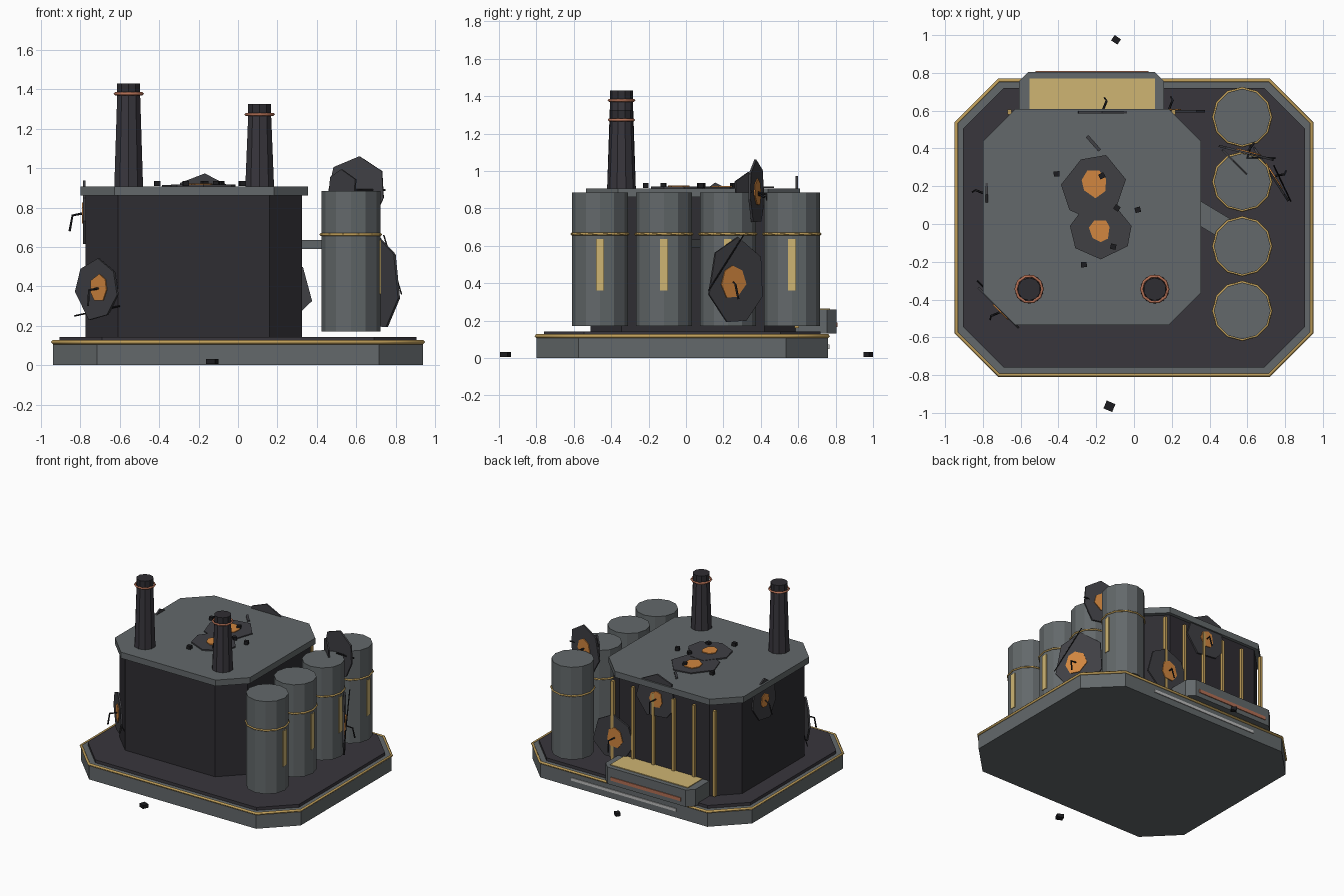
import bpy, bmesh, math, random
from mathutils import Vector, Matrix

cube = bpy.data.objects.get("Cube")
if cube:
    bpy.data.objects.remove(cube, do_unlink=True)
random.seed(4)


def material(name, *rgb):
    m = bpy.data.materials.new(name)
    m.use_nodes = True
    m.diffuse_color = (*rgb, 1)
    m.node_tree.nodes["Principled BSDF"].inputs["Base Color"].default_value = (*rgb, 1)
    return m


steel = material("steel grey", .125, .14, .145)
floor_dark = material("floor charcoal", .04, .037, .046)
wall_dark = material("wall charcoal", .028, .026, .032)
scorch = material("scorched plate", .05, .05, .057)
black = material("black cable", .012, .012, .014)
gold = material("gold trim", .52, .34, .1)
pale = material("pale gold panel", .62, .46, .17)
orange = material("glowing orange", .64, .24, .05)
copper = material("copper", .45, .16, .09)
white = material("light strip", .5, .5, .5)


def finish(name, bm, mat, matrix=Matrix()):
    bmesh.ops.recalc_face_normals(bm, faces=bm.faces)
    mesh = bpy.data.meshes.new(name)
    bm.to_mesh(mesh)
    bm.free()
    mesh.materials.append(mat)
    ob = bpy.data.objects.new(name, mesh)
    ob.matrix_world = matrix
    bpy.context.collection.objects.link(ob)
    return ob


def prism(name, outline, z0, z1, mat, matrix=Matrix()):
    bm = bmesh.new()
    face = bm.faces.new([bm.verts.new((x, y, z0)) for x, y in outline])
    out = bmesh.ops.extrude_face_region(bm, geom=[face])
    top = [v for v in out["geom"] if isinstance(v, bmesh.types.BMVert)]
    bmesh.ops.translate(bm, verts=top, vec=(0, 0, z1 - z0))
    return finish(name, bm, mat, matrix)


def octagon(x0, x1, y0, y1, c):
    return [(x0 + c, y0), (x1 - c, y0), (x1, y0 + c), (x1, y1 - c),
            (x1 - c, y1), (x0 + c, y1), (x0, y1 - c), (x0, y0 + c)]


def box(name, center, size, mat, angle=0):
    bm = bmesh.new()
    bmesh.ops.create_cube(bm, size=1, matrix=Matrix.Diagonal((*size, 1)))
    return finish(name, bm, mat, Matrix.Translation(center) @ Matrix.Rotation(angle, 4, "Z"))


def column(name, x, y, z0, z1, r0, r1, sides, mat):
    bm = bmesh.new()
    bmesh.ops.create_cone(bm, cap_ends=True, segments=sides, radius1=r0, radius2=r1, depth=z1 - z0)
    return finish(name, bm, mat, Matrix.Translation((x, y, (z0 + z1) / 2)))


def tube(name, points, radius, mat, closed=False):
    curve = bpy.data.curves.new(name, "CURVE")
    curve.dimensions = "3D"
    curve.bevel_depth = radius
    curve.bevel_resolution = 0
    curve.use_fill_caps = True
    spline = curve.splines.new("POLY")
    spline.points.add(len(points) - 1)
    for p, co in zip(spline.points, points):
        p.co = (*co, 1)
    spline.use_cyclic_u = closed
    curve.materials.append(mat)
    ob = bpy.data.objects.new(name, curve)
    bpy.context.collection.objects.link(ob)


def ring(name, x, y, z, r, sides, thick, mat):
    turn = [i * math.tau / sides for i in range(sides)]
    tube(name, [(x + r * math.cos(a), y + r * math.sin(a), z) for a in turn], thick, mat, True)


def ragged(rx, ry, sides, cx=0, cy=0):
    pts = []
    for i in range(sides):
        a = math.tau * (i + random.uniform(-.15, .15)) / sides + math.pi / 2
        k = random.uniform(.88, 1.03)
        pts.append((cx + rx * k * math.cos(a), cy + ry * k * math.sin(a)))
    return pts


# Damage patch: scorched plate, glowing core and a torn cable
def damage(name, center, normal, rx, ry, core=(0, 0), core_r=.065, cable=True):
    n = Vector(normal).normalized()
    m = Matrix.Translation(center) @ n.to_track_quat("Z", "Y").to_matrix().to_4x4()
    prism(name + "_plate", ragged(rx, ry, 7), -.006, .006, scorch, m)
    prism(name + "_core", ragged(core_r, core_r * 1.1, 7, *core), .005, .012, orange, m)
    if cable:
        u, v = core
        path = [(u, v, .01), (u - .02, v - .01, .06), (u - .01, v - .09, .075)]
        tube(name + "_cable", [m @ Vector(p) for p in path], .006, black)


# Stepped base with a gold rim
rim = octagon(-.94, .94, -.8, .76, .225)
prism("base", rim, 0, .12, steel)
prism("floor", octagon(-.905, .905, -.76, .72, .215), .11, .143, floor_dark)
tube("base_rim", [(x, y, .117) for x, y in rim], .011, gold, True)
box("base_light_strip", (0, .762, .06), (.9, .008, .022), white)

# Main building and roof slab
prism("building", octagon(-.775, .325, -.51, .585, .165), .14, .87, wall_dark)
prism("roof", octagon(-.8, .355, -.535, .61, .172), .86, .907, steel)

# Rear wall ribs
for i in range(6):
    box("rear_rib", (-.66 + i * .174, .592, .49), (.022, .026, .66), gold)

# Rear step with gold top and copper strip
prism("rear_step", octagon(-.61, .16, .5, .805, .05), .13, .26, steel)
box("rear_step_panel", (-.222, .68, .262), (.665, .18, .008), pale)
box("rear_step_strip", (-.222, .807, .178), (.6, .008, .026), copper)

# Chimneys
for x, top in ((-.555, 1.43), (.11, 1.325)):
    column("chimney_stack", x, -.345, .9, top - .05, .077, .061, 10, floor_dark)
    column("chimney_cap", x, -.345, top - .055, top, .061, .061, 10, wall_dark)
    ring("chimney_ring", x, -.345, top - .052, .07, 10, .008, copper)

# Storage tanks
for i in range(4):
    y = -.46 + i * .342
    column("tank", .573, y, .17, .885, .15, .15, 12, steel)
    ring("tank_ring", .573, y, .663, .153, 12, .007, gold)
    box("tank_gauge", (.721, y, .498), (.008, .042, .275), pale)

# Connecting duct
box("duct", (.41, .02, .612), (.3, .115, .045), steel, -.54)

# Damage patches on walls, tanks and roof
damage("front_corner_damage", (-.715, -.445, .39), (-1, -1, 0), .165, .17, (.02, 0))
damage("rear_low_damage", (.205, .597, .39), (0, 1, 0), .18, .19, (.02, 0), .075)
damage("rear_high_damage", (-.165, .592, .8), (0, 1, 0), .18, .19, (0, -.02), .06)
damage("right_wall_damage", (-.78, .16, .77), (-1, 0, 0), .16, .165, (0, 0), .055)
damage("tank_low_damage", (.725, .265, .405), (.84, .54, 0), .19, .235, (-.02, 0), .085)
damage("tank_high_damage", (.6, .375, .885), (.25, .97, 0), .165, .18, (0, 0), .07)
damage("roof_rear_damage", (-.22, .19, .909), (0, 0, 1), .19, .185, (-.01, -.025), .072, False)
damage("roof_front_damage", (-.18, -.03, .911), (0, 0, 1), .18, .165, (0, .005), .06, False)

# Torn shards
lean = Vector((-1, -1, 0)).to_track_quat("Z", "Y").to_matrix().to_4x4()
prism("tank_shard", ragged(.11, .115, 6), -.005, .005, scorch,
      Matrix.Translation((.535, .325, .89)) @ lean)
box("roof_shard", (-.215, .427, .912), (.1, .018, .008), scorch, -.85)
tube("corner_wire", [(-.83, -.3, .25), (-.6, -.53, .3)], .004, black)
tube("tank_wire", [(.62, .42, .86), (.6, .35, .89), (.75, .35, .89)], .006, black)
tube("tank_hanging_wire", [(.74, .31, .66), (.83, .12, .36)], .004, black)

# Loose rubble
for x, y in ((-.41, .265), (-.17, .255), (.02, .075), (-.09, .085), (-.11, -.12), (-.265, -.215)):
    box("roof_rubble", (x, y, .922), (.03, .028, .026), black, random.uniform(-.6, .6))
box("rear_ground_rubble", (-.095, .975, .018), (.04, .034, .026), black, -.6)
box("front_ground_rubble", (-.13, -.965, .018), (.05, .045, .026), black, -.4)
